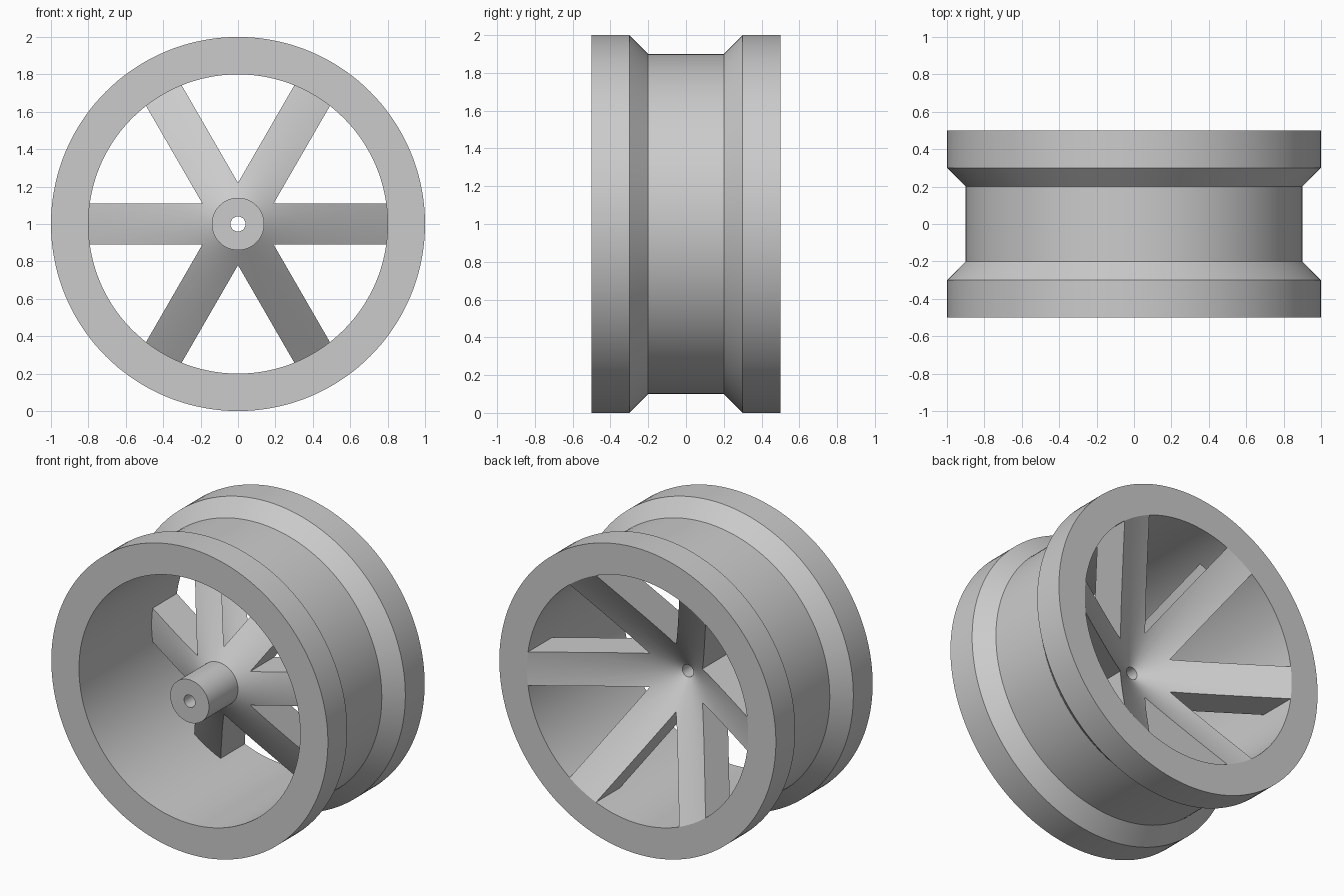
import bpy, bmesh
from math import sin, cos, radians, tau
from mathutils import Vector

SEGMENTS = 144
AXLE_Z = 1.0

cube = bpy.data.objects.get("Cube")
if cube:
    bpy.data.objects.remove(cube, do_unlink=True)

grey = bpy.data.materials.new("light_grey")
grey.use_nodes = True
colour = (0.6, 0.6, 0.6, 1.0)
grey.diffuse_color = colour
grey.node_tree.nodes["Principled BSDF"].inputs["Base Color"].default_value = colour


def add_object(name, bm):
    bmesh.ops.recalc_face_normals(bm, faces=bm.faces)
    mesh = bpy.data.meshes.new(name)
    bm.to_mesh(mesh)
    bm.free()
    mesh.materials.append(grey)
    obj = bpy.data.objects.new(name, mesh)
    obj.location.z = AXLE_Z
    bpy.context.collection.objects.link(obj)
    return obj


def lathe(name, profile):
    """Turn a closed (radius, y) profile around the y axis."""
    bm = bmesh.new()
    rings = []
    for i in range(SEGMENTS):
        a = tau * i / SEGMENTS
        rings.append([bm.verts.new((r * cos(a), y, r * sin(a))) for r, y in profile])
    n = len(profile)
    for i, ring in enumerate(rings):
        following = rings[(i + 1) % SEGMENTS]
        for j in range(n):
            k = (j + 1) % n
            bm.faces.new((ring[j], ring[k], following[k], following[j]))
    return add_object(name, bm)


def star_prism(name, arms, half_width, length, depth):
    """Prism with straight parallel-sided arms that meet in sharp valleys."""
    bm = bmesh.new()
    points = []
    step = tau / arms
    for i in range(arms):
        a = i * step
        along = Vector((cos(a), 0, sin(a)))
        across = Vector((-sin(a), 0, cos(a)))
        points += [along * length - across * half_width,
                   along * length + across * half_width]
        valley = a + step / 2
        reach = half_width / sin(step / 2)
        points.append(Vector((cos(valley), 0, sin(valley))) * reach)
    front = Vector((0, -depth, 0))
    face = bm.faces.new([bm.verts.new(p + front) for p in points])
    extruded = bmesh.ops.extrude_face_region(bm, geom=[face])["geom"]
    moved = [g for g in extruded if isinstance(g, bmesh.types.BMVert)]
    bmesh.ops.translate(bm, verts=moved, vec=-2 * front)
    return add_object(name, bm)


def smooth(obj):
    bpy.ops.object.select_all(action="DESELECT")
    obj.select_set(True)
    bpy.context.view_layer.objects.active = obj
    bpy.ops.object.shade_smooth_by_angle(angle=radians(25))


# Rim with a sunken band around the middle
rim = lathe("rim", [(0.8, -0.5), (1.0, -0.5), (1.0, -0.3), (0.9, -0.2),
                    (0.9, 0.2), (1.0, 0.3), (1.0, 0.5), (0.8, 0.5)])

# Hub tube running into a cone that opens to the back
spokes = lathe("hub_and_spokes", [(0.04, -0.5), (0.14, -0.5), (0.14, -0.2),
                                  (0.82, 0.264), (0.82, 0.49), (0.8, 0.5),
                                  (0.04, -0.02)])

# Cut the cone down to six spokes
cutter = star_prism("spoke_cutter", 6, 0.11, 1.2, 0.8)
cutter.hide_render = True
boolean = spokes.modifiers.new("spoke_cut", "BOOLEAN")
boolean.operation = "INTERSECT"
boolean.solver = "EXACT"
boolean.object = cutter
bpy.context.view_layer.objects.active = spokes
bpy.ops.object.modifier_apply(modifier=boolean.name)
bpy.data.objects.remove(cutter, do_unlink=True)

for part in (rim, spokes):
    smooth(part)
